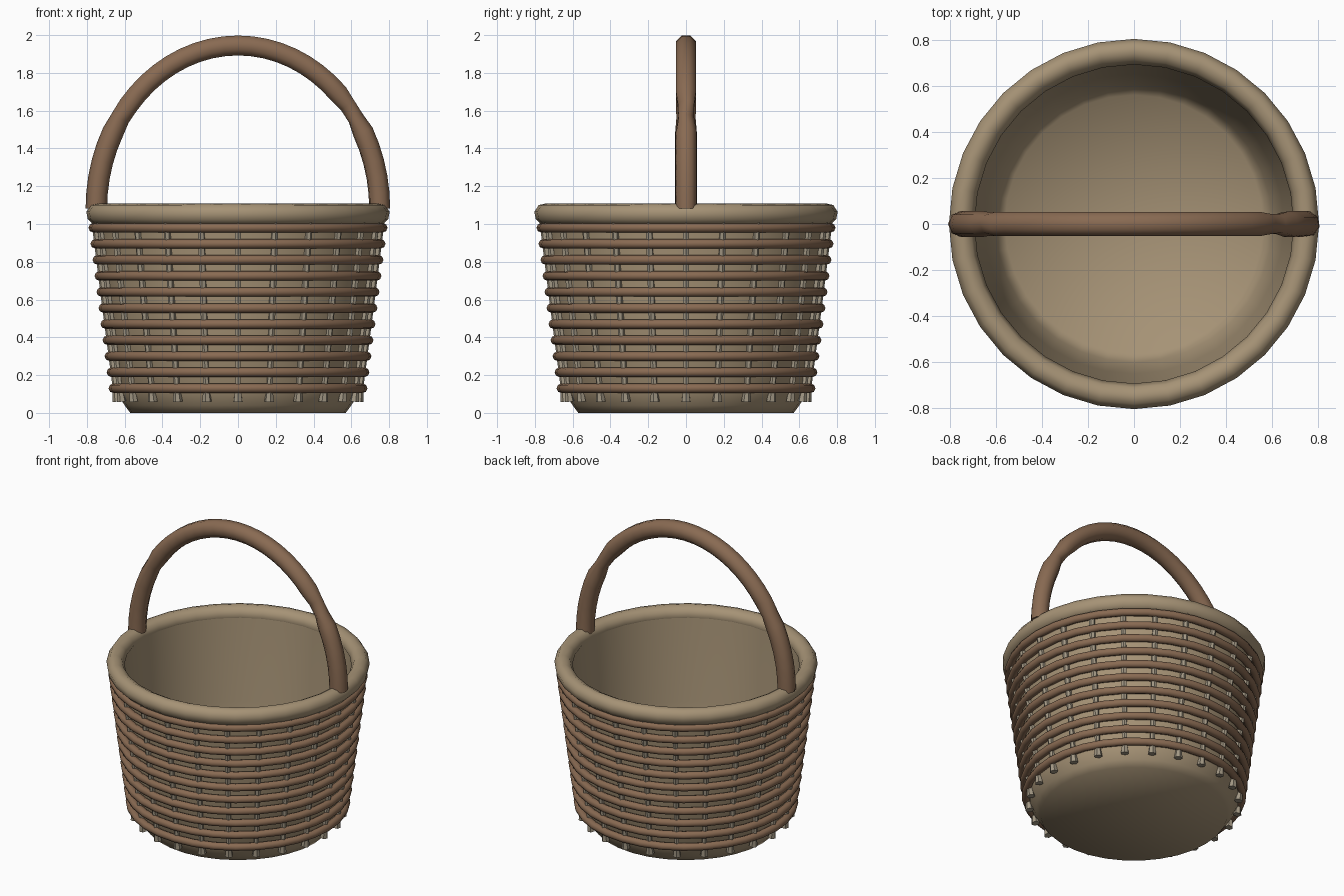
import bpy, bmesh
from math import sin, cos, pi, radians
from mathutils import Vector

if "Cube" in bpy.data.objects:
    bpy.data.objects.remove(bpy.data.objects["Cube"], do_unlink=True)


def material(name, color):
    m = bpy.data.materials.new(name)
    m.use_nodes = True
    m.diffuse_color = color
    bsdf = m.node_tree.nodes["Principled BSDF"]
    bsdf.inputs["Base Color"].default_value = color
    bsdf.inputs["Roughness"].default_value = 0.8
    return m


TAN = material("pale_wicker", (0.38, 0.29, 0.18, 1))
BROWN = material("brown_wicker", (0.25, 0.145, 0.085, 1))
STAKE = material("grey_wicker", (0.36, 0.31, 0.23, 1))


def finish(name, bm, mat, angle=180):
    bmesh.ops.remove_doubles(bm, verts=bm.verts, dist=1e-5)
    bmesh.ops.recalc_face_normals(bm, faces=bm.faces)
    me = bpy.data.meshes.new(name)
    bm.to_mesh(me)
    bm.free()
    me.materials.append(mat)
    ob = bpy.data.objects.new(name, me)
    bpy.context.collection.objects.link(ob)
    bpy.ops.object.select_all(action='DESELECT')
    ob.select_set(True)
    bpy.context.view_layer.objects.active = ob
    bpy.ops.object.shade_smooth_by_angle(angle=radians(angle))
    return ob


def lathe(bm, profile, segs=32):
    """Spin a list of (radius, z) points around the z axis."""
    verts = [bm.verts.new((r, 0, z)) for r, z in profile]
    edges = [bm.edges.new(pair) for pair in zip(verts, verts[1:])]
    bmesh.ops.spin(bm, geom=verts + edges, axis=(0, 0, 1), cent=(0, 0, 0),
                   angle=2 * pi, steps=segs)


def circle(r, z, radius, sides):
    return [(r + radius * cos(2 * pi * i / sides), z + radius * sin(2 * pi * i / sides))
            for i in range(sides + 1)]


def sweep(bm, path, radii, sides, side_axis, twists=None):
    """Run a round section along a path lying in a plane normal to side_axis."""
    rings = []
    for i, p in enumerate(path):
        tangent = (path[min(i + 1, len(path) - 1)] - path[max(i - 1, 0)]).normalized()
        out = side_axis.cross(tangent)
        turn = twists[i] if twists else 0
        rings.append([bm.verts.new(p + radii[i] * (cos(a) * side_axis + sin(a) * out))
                      for a in (2 * pi * (k + 0.5) / sides + turn for k in range(sides))])
    for a, b in zip(rings, rings[1:]):
        for k in range(sides):
            n = (k + 1) % sides
            bm.faces.new((a[k], a[n], b[n], b[k]))
    bm.faces.new(rings[0])
    bm.faces.new(rings[-1])


def wall(z):
    """Outer radius of the tapering basket wall."""
    return 0.625 + 0.125 * z


# Basket shell: underside, outer wall, inner wall and floor
bm = bmesh.new()
lathe(bm, [(0, 0), (0.57, 0), (0.60, 0.04), (wall(0.1), 0.1), (wall(0.5), 0.5),
           (wall(1.05), 1.05), (0.697, 1.05), (0.65, 0.5), (0.60, 0.1),
           (0.56, 0.05), (0, 0.04)])
finish("basket_shell", bm, TAN, 75)

# Rolled rim
bm = bmesh.new()
lathe(bm, [(0.715, 1.0), (0.692, 1.05), (0.71, 1.09), (0.745, 1.108), (0.78, 1.1),
           (0.803, 1.065), (0.795, 1.025), (0.765, 0.995), (0.715, 1.0)])
finish("rim", bm, TAN)

# Woven hoops around the wall
bm = bmesh.new()
for i in range(11):
    z = 0.13 + 0.085 * i
    lathe(bm, circle(wall(z) + 0.019, z, 0.025, 8))
finish("woven_hoops", bm, BROWN)

# Upright stakes with flared lower tips
bm = bmesh.new()
for i in range(24):
    a = 2 * pi * i / 24
    path = [Vector((cos(a) * r, sin(a) * r, z))
            for r, z in ((wall(h) + 0.006, h) for h in (0.06, 0.13, 0.55, 1.02))]
    sweep(bm, path, [0.026, 0.016, 0.018, 0.018], 6, Vector((-sin(a), cos(a), 0)))
finish("upright_stakes", bm, STAKE, 50)

# Arched handle, pinched and twisted where the side pieces join
bm = bmesh.new()
path, radii, twists = [], [], []
STEPS = 32
for i in range(STEPS + 1):
    t = pi * i / STEPS
    path.append(Vector((0.75 * cos(t), 0, 1.08 + 0.865 * sin(t))))
    pinch = {6: 0.044, 7: 0.047, STEPS - 6: 0.051}
    radii.append(pinch.get(i, 0.057))
    twists.append(pi / 5 if i <= 6 else -pi / 8 if i >= STEPS - 6 else 0)
sweep(bm, path, radii, 8, Vector((0, 1, 0)), twists)
finish("handle", bm, BROWN, 60)
